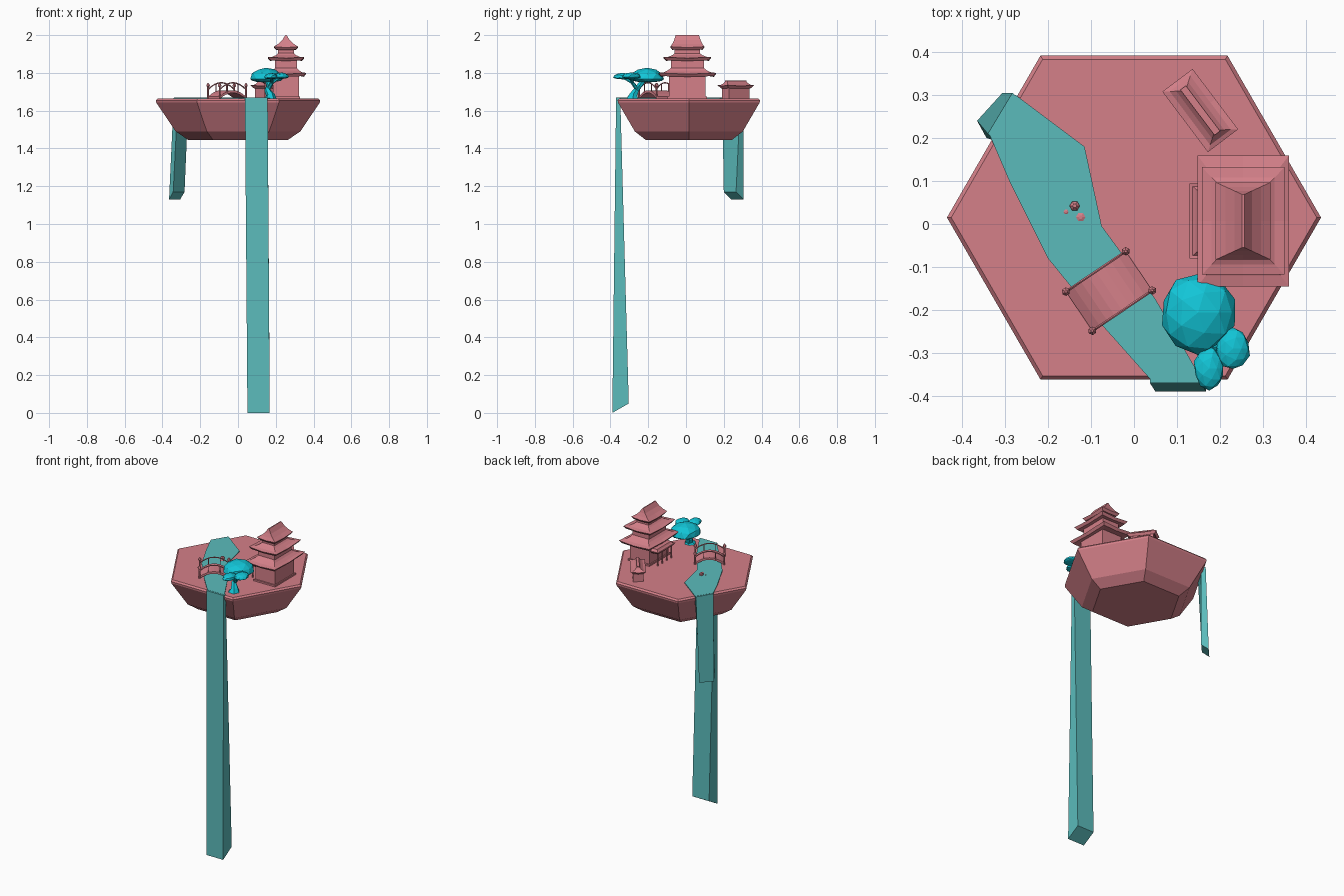
import bpy, bmesh, math, random
from mathutils import Vector, Matrix

if "Cube" in bpy.data.objects:
    bpy.data.objects.remove(bpy.data.objects["Cube"])

random.seed(4)


def material(name, col):
    m = bpy.data.materials.new(name)
    m.diffuse_color = (*col, 1)
    m.use_nodes = True
    m.node_tree.nodes["Principled BSDF"].inputs["Base Color"].default_value = m.diffuse_color
    return m


PINK = material("dusty_pink", (0.66, 0.215, 0.25))
TEAL = material("water_teal", (0.105, 0.50, 0.50))
CYAN = material("foliage_cyan", (0.006, 0.56, 0.68))


def finish(bm, name, mat, matrix=None):
    bmesh.ops.recalc_face_normals(bm, faces=bm.faces)
    me = bpy.data.meshes.new(name)
    bm.to_mesh(me)
    bm.free()
    me.materials.append(mat)
    ob = bpy.data.objects.new(name, me)
    bpy.context.collection.objects.link(ob)
    if matrix:
        ob.matrix_world = matrix
    return ob


def loft(name, rings, mat, matrix=None):
    """Skin a list of point rings and cap both ends."""
    bm = bmesh.new()
    vs = [[bm.verts.new(p) for p in r] for r in rings]
    n = len(vs[0])
    for a, b in zip(vs, vs[1:]):
        for i in range(n):
            bm.faces.new((a[i], a[(i + 1) % n], b[(i + 1) % n], b[i]))
    bm.faces.new(vs[0])
    bm.faces.new(vs[-1])
    return finish(bm, name, mat, matrix)


def turned(name, profile, sides, mat, centre=(0, 0), matrix=None):
    """Polygonal lathe from (radius, z) pairs."""
    rings = [[(centre[0] + r * math.cos(2 * math.pi * i / sides),
               centre[1] + r * math.sin(2 * math.pi * i / sides), z)
              for i in range(sides)] for r, z in profile]
    return loft(name, rings, mat, matrix)


def tube(name, path, radii, mat, matrix=None, sides=6):
    pts = [Vector(p) for p in path]
    rings = []
    for i, p in enumerate(pts):
        t = (pts[min(i + 1, len(pts) - 1)] - pts[max(i - 1, 0)]).normalized()
        ref = Vector((0, 1, 0)) if abs(t.y) < 0.9 else Vector((1, 0, 0))
        u = t.cross(ref).normalized()
        v = t.cross(u)
        rings.append([p + radii[i] * (u * math.cos(a) + v * math.sin(a))
                      for a in (2 * math.pi * k / sides for k in range(sides))])
    return loft(name, rings, mat, matrix)


def rect(hx, hy, z, lift=0.0):
    """Eight-point rectangle whose corners can turn up."""
    return [(sx * hx, sy * hy, z + (lift if sx and sy else 0)) for sx, sy in
            ((-1, -1), (0, -1), (1, -1), (1, 0), (1, 1), (0, 1), (-1, 1), (-1, 0))]


def box(name, hx, hy, z0, z1, matrix):
    return loft(name, [rect(hx, hy, z0), rect(hx, hy, z1)], PINK, matrix)


def roof(name, eave, top, z0, z1, matrix, lift=0.007):
    """Concave flared hip roof."""
    (ex, ey), (tx, ty) = eave, top
    h = z1 - z0

    def ring(k, f, l):
        return rect(tx + (ex - tx) * k, ty + (ey - ty) * k, z0 + h * f, l)
    rings = [ring(0.25, 0.0, 0),
             rect(ex - 0.012, ey - 0.012, z0 - 0.006, lift * 0.6),
             rect(ex, ey, z0 + 0.008, lift),
             ring(0.62, 0.36, lift * 0.3), ring(0.28, 0.64, 0), ring(0, 1, 0)]
    return loft(name, rings, PINK, matrix)


# Floating hexagonal island
turned("island", [(0.265, 1.446), (0.33, 1.49), (0.433, 1.643),
                  (0.435, 1.655), (0.425, 1.665)], 6, PINK, (0, 0.015))

# River across the top
left = [(-0.335, 0.205), (-0.29, 0.10), (-0.20, -0.08), (-0.07, -0.24), (0.037, -0.36)]
right = [(-0.275, 0.30), (-0.115, 0.18), (-0.075, -0.005), (0.05, -0.175), (0.157, -0.36)]
loft("river", [[(*a, 1.670), (*b, 1.670), (*b, 1.655), (*a, 1.655)]
               for a, b in zip(left, right)], TEAL)

# Waterfalls, thicker at the foot
loft("front_waterfall", [
    [(0.037, -0.370, 1.669), (0.157, -0.370, 1.669), (0.157, -0.348, 1.669), (0.037, -0.348, 1.669)],
    [(0.050, -0.390, 0.0), (0.168, -0.390, 0.0), (0.168, -0.303, 0.05), (0.050, -0.303, 0.05)]], TEAL)
loft("back_waterfall", [
    [(-0.340, 0.210, 1.669), (-0.283, 0.305, 1.669), (-0.262, 0.288, 1.669), (-0.318, 0.192, 1.669)],
    [(-0.365, 0.240, 1.13), (-0.306, 0.305, 1.13), (-0.283, 0.265, 1.17), (-0.343, 0.200, 1.17)]], TEAL)

# Stones in the river
for i, (x, y, r, h) in enumerate([(-0.138, 0.042, 0.012, 0.014),
                                  (-0.124, 0.016, 0.011, 0.005),
                                  (-0.158, 0.028, 0.006, 0.004)]):
    turned(f"river_stone_{i}", [(r, 1.662), (r, 1.669 + h * 0.5), (r * 0.4, 1.669 + h)], 6, PINK, (x, y))

# Arched bridge
B = Matrix.Translation((-0.058, -0.156, 0)) @ Matrix.Rotation(math.radians(34), 4, 'Z')
L, W = 0.084, 0.055
us = [-L + 2 * L * i / 8 for i in range(9)]


def arch(u, base, rise):
    return base + rise * (1 - (u / L) ** 2)


loft("bridge_deck", [[(u, -W, arch(u, 1.662, 0.032)), (u, W, arch(u, 1.662, 0.032)),
                      (u, W, arch(u, 1.674, 0.034)), (u, -W, arch(u, 1.674, 0.034))]
                     for u in us], PINK, B)
for s in (-1, 1):
    tube(f"bridge_rail_{s}", [(u, s * W, arch(u, 1.712, 0.036)) for u in us], [0.0035] * 9, PINK, B)
    for u in (-L * 0.4, L * 0.4):
        tube(f"baluster_{s}_{u:.2f}", [(u, s * W, arch(u, 1.67, 0.03)), (u, s * W, arch(u, 1.712, 0.036))],
             [0.0025] * 2, PINK, B)
    for e in (-1, 1):
        turned(f"bridge_post_{s}_{e}", [(0.005, 1.66), (0.005, 1.726), (0.010, 1.729),
                                        (0.010, 1.735), (0.003, 1.746)], 6, PINK, (e * L, s * W), B)

# Three-tier pagoda
P = Matrix.Translation((0.254, 0.007, 0))
box("pagoda_plinth", 0.075, 0.105, 1.66, 1.675, P)
box("pagoda_lower_wall", 0.068, 0.096, 1.66, 1.80, P)
roof("pagoda_lower_roof", (0.106, 0.152), (0.055, 0.085), 1.785, 1.828, P)
box("pagoda_middle_wall", 0.058, 0.087, 1.81, 1.88, P)
roof("pagoda_middle_roof", (0.096, 0.125), (0.036, 0.062), 1.869, 1.908, P)
box("pagoda_upper_wall", 0.042, 0.067, 1.89, 1.94, P)
roof("pagoda_top_roof", (0.064, 0.09), (0.003, 0.062), 1.926, 2.0, P, 0.005)

# Porch with a row of columns
roof("porch_roof", (0.045, 0.087), (0.025, 0.07), 1.745, 1.768,
     Matrix.Translation((0.174, 0.007, 0)), 0.004)
for i in range(4):
    turned(f"porch_column_{i}", [(0.005, 1.66), (0.005, 1.752)], 6, PINK, (0.145, -0.06 + 0.045 * i))

# Small house
H = Matrix.Translation((0.154, 0.264, 0)) @ Matrix.Rotation(math.radians(37), 4, 'Z')
box("house_wall", 0.03, 0.068, 1.66, 1.73, H)
roof("house_roof", (0.044, 0.088), (0.007, 0.062), 1.722, 1.757, H, 0.005)
box("house_ridge", 0.008, 0.066, 1.752, 1.761, H)

# Bent tree trunk and branch
tube("tree_trunk", [(0.17, -0.282, 1.66), (0.172, -0.278, 1.682), (0.155, -0.262, 1.71),
                    (0.165, -0.245, 1.735), (0.15, -0.21, 1.775)],
     [0.037, 0.023, 0.016, 0.015, 0.012], CYAN)
for i, end in enumerate([(0.225, -0.29, 1.778), (0.177, -0.335, 1.775)]):
    tube(f"tree_branch_{i}", [(0.16, -0.26, 1.715), (0.182, -0.285, 1.75), end], [0.011, 0.009, 0.006], CYAN)


# Faceted umbrella-shaped foliage
def canopy(name, loc, rx, ry, up, down):
    bm = bmesh.new()
    bmesh.ops.create_icosphere(bm, subdivisions=2, radius=1)
    for v in bm.verts:
        k = random.uniform(0.93, 1.05)
        v.co = Vector((v.co.x * rx * k, v.co.y * ry * k,
                       v.co.z * (up if v.co.z > 0 else down)))
    finish(bm, name, CYAN, Matrix.Translation(loc))


canopy("large_canopy", (0.149, -0.206, 1.767), 0.088, 0.095, 0.06, 0.018)
canopy("right_canopy", (0.230, -0.290, 1.778), 0.040, 0.050, 0.024, 0.01)
canopy("front_canopy", (0.175, -0.336, 1.776), 0.036, 0.051, 0.024, 0.01)
